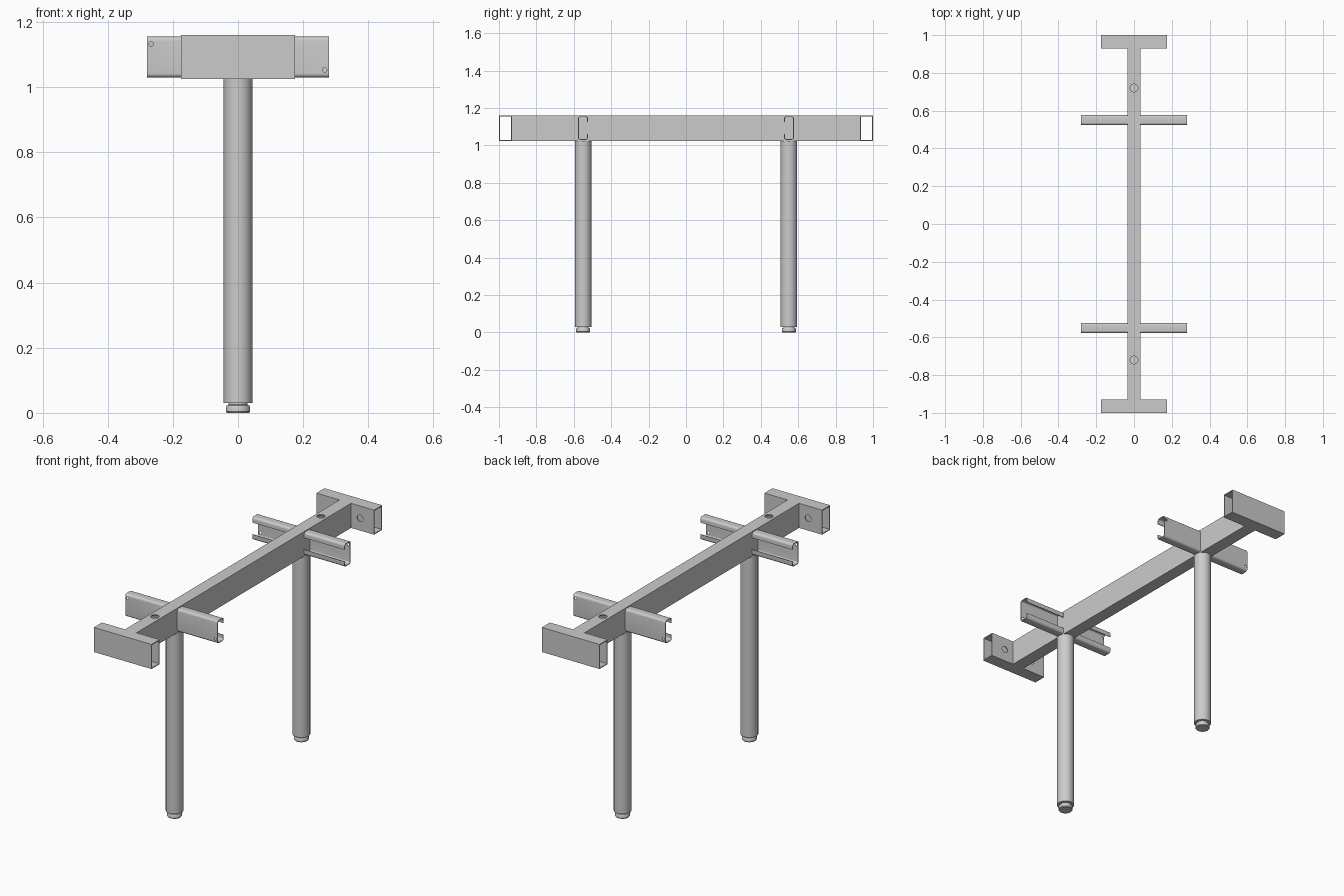
import bpy, bmesh
from math import pi, sin, cos, radians
from mathutils import Matrix, Vector

if "Cube" in bpy.data.objects:
    bpy.data.objects.remove(bpy.data.objects["Cube"])


def add_object(name, bm):
    bmesh.ops.recalc_face_normals(bm, faces=bm.faces)
    me = bpy.data.meshes.new(name)
    bm.to_mesh(me)
    bm.free()
    ob = bpy.data.objects.new(name, me)
    bpy.context.collection.objects.link(ob)
    return ob


def select(ob):
    bpy.ops.object.select_all(action='DESELECT')
    ob.select_set(True)
    bpy.context.view_layer.objects.active = ob


def smooth(ob):
    select(ob)
    bpy.ops.object.shade_smooth_by_angle(angle=radians(35))


def outline(y0, y1, z0, z1, inset, radius, lip):
    """Box cross-section, optionally rounded; a lip leaves the +y side open."""
    r = max(radius - inset, 0)
    steps = 5 if radius else 0
    pts = []
    for k, (sy, sz) in enumerate([(1, -1), (-1, -1), (-1, 1), (1, 1)]):
        cy = (y1 - inset - r) if sy > 0 else (y0 + inset + r)
        cz = (z1 - inset - r) if sz > 0 else (z0 + inset + r)
        for i in range(steps + 1):
            a = -pi / 2 * (k + (i / steps if steps else 0.5))
            pts.append((cy + r * cos(a), cz + r * sin(a)))
    if lip:
        pts = [(y1 - inset, z0 + lip)] + pts + [(y1 - inset, z1 - lip)]
    return pts


def section(name, x0, x1, box, wall, radius=0, lip=0, matrix=None):
    """Thin-walled section swept along x."""
    bm = bmesh.new()
    rings = []
    for inset in (0, wall):
        for x in (x0, x1):
            rings.append([bm.verts.new((x, y, z))
                          for y, z in outline(*box, inset, radius, lip)])
    oa, ob_, ia, ib = rings
    n = len(oa)
    for i in range(n - 1 if lip else n):
        j = (i + 1) % n
        for p, q in ((oa, ob_), (ob_, ib), (ib, ia), (ia, oa)):
            bm.faces.new((p[i], p[j], q[j], q[i]))
    if lip:
        for i in (0, n - 1):
            bm.faces.new((oa[i], ob_[i], ib[i], ia[i]))
    if matrix:
        bm.transform(matrix)
    return add_object(name, bm)


def drill(ob, holes, radius, axis):
    """Cut round holes at the given centres, through one wall only."""
    bm = bmesh.new()
    turn = Vector((0, 0, 1)).rotation_difference(Vector(axis)).to_matrix().to_4x4()
    for c in holes:
        bmesh.ops.create_cone(bm, cap_ends=True, segments=24, radius1=radius,
                              radius2=radius, depth=0.03,
                              matrix=Matrix.Translation(c) @ turn)
    cutter = add_object("hole_cutter", bm)
    cutter.hide_render = True
    mod = ob.modifiers.new("holes", 'BOOLEAN')
    mod.operation = 'DIFFERENCE'
    mod.solver = 'EXACT'
    mod.object = cutter
    select(ob)
    bpy.ops.object.modifier_apply(modifier=mod.name)
    bpy.data.objects.remove(cutter)


def lathe(name, profile, y, segments=40):
    bm = bmesh.new()
    vs = [bm.verts.new((r, 0, z)) for r, z in profile]
    es = [bm.edges.new(e) for e in zip(vs, vs[1:])]
    bmesh.ops.spin(bm, geom=vs + es, cent=(0, 0, 0), axis=(0, 0, 1),
                   angle=2 * pi, steps=segments)
    bmesh.ops.remove_doubles(bm, verts=bm.verts, dist=1e-5)
    bm.transform(Matrix.Translation((0, y, 0)))
    ob = add_object(name, bm)
    smooth(ob)
    return ob


Z0, Z1, WALL = 1.025, 1.16, 0.005

# Long hollow beam with two holes in its top wall
beam = section("main_beam", -0.93, 0.93, (-0.035, 0.035, Z0, Z1), WALL,
               matrix=Matrix.Rotation(pi / 2, 4, 'Z'))
drill(beam, [(0, -0.72, Z1), (0, 0.72, Z1)], 0.021, (0, 0, 1))

# Both halves are the same, turned half a circle about z
for side, angle in (("front", 0), ("back", pi)):
    half_turn = Matrix.Rotation(angle, 4, 'Z')

    # Open-ended cross tube with holes in the inner wall
    tube = section(side + "_end_tube", -0.175, 0.175, (-1.0, -0.93, Z0, Z1), WALL)
    drill(tube, [(-0.09, -0.93, 1.092), (0.09, -0.93, 1.092)], 0.018, (0, 1, 0))
    parts = [tube]

    # Lipped channel arms either side of the beam
    for name, x0, x1, hole in (("left", -0.28, -0.035, (-0.267, -0.577, 1.132)),
                               ("right", 0.035, 0.28, (0.266, -0.577, 1.053))):
        arm = section(f"{side}_{name}_channel_arm", x0, x1,
                      (-0.577, -0.524, 1.03, 1.155), 0.004, radius=0.012, lip=0.03)
        drill(arm, [hole], 0.007, (0, 1, 0))
        smooth(arm)
        parts.append(arm)

    # Round leg and its levelling foot
    parts.append(lathe(side + "_leg", [(0, 0.03), (0.044, 0.03), (0.044, Z0), (0, Z0)], -0.55))
    parts.append(lathe(side + "_foot", [(0, 0), (0.034, 0), (0.037, 0.004), (0.037, 0.018),
                                        (0.034, 0.023), (0.029, 0.025), (0.029, 0.031),
                                        (0, 0.031)], -0.55))
    for p in parts:
        p.data.transform(half_turn)
